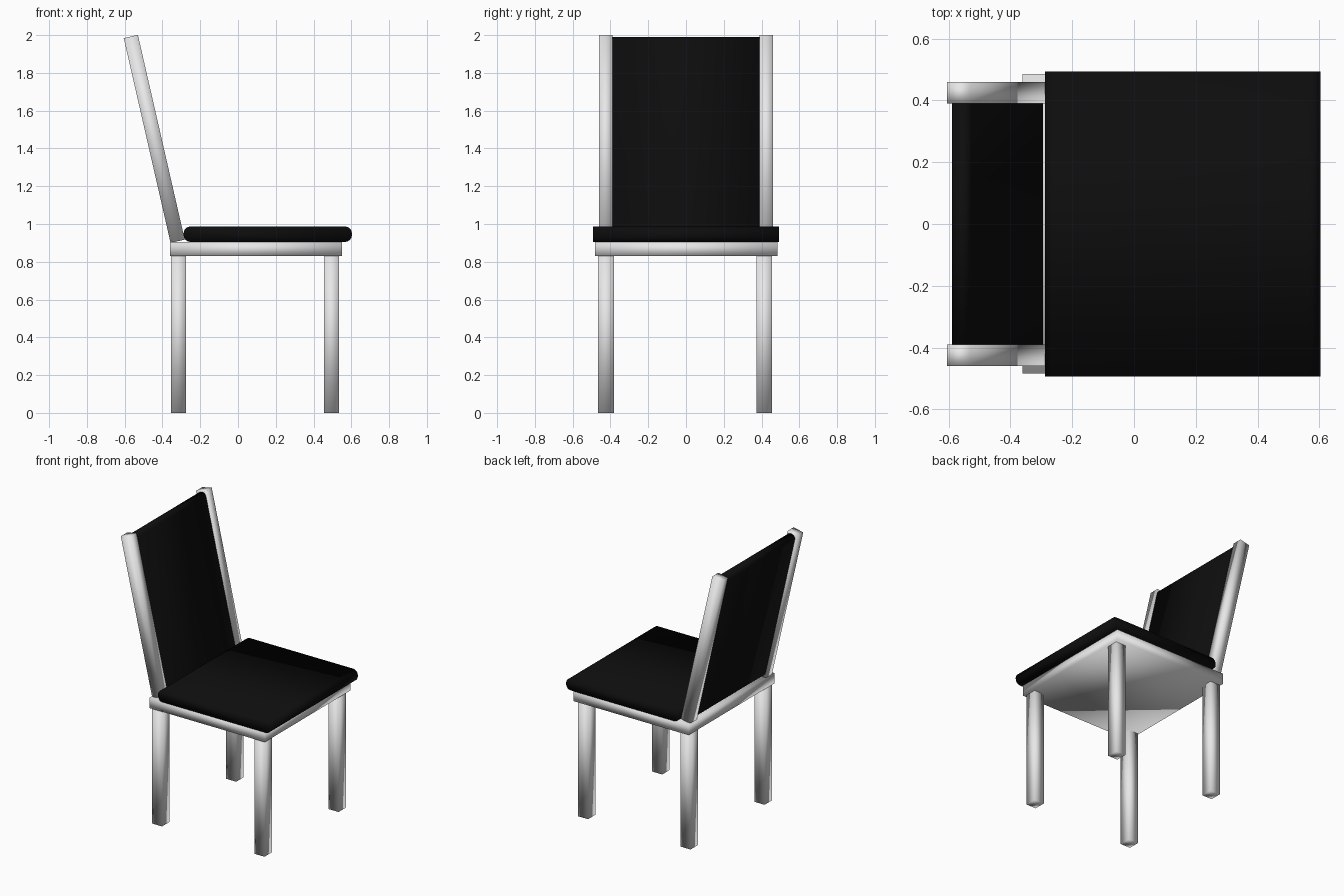
import bpy
import bmesh
from math import cos, sin, pi
from mathutils import Vector

cube = bpy.data.objects.get("Cube")
if cube:
    bpy.data.objects.remove(cube, do_unlink=True)


def material(name, colour, roughness):
    mat = bpy.data.materials.new(name)
    mat.use_nodes = True
    mat.diffuse_color = colour
    bsdf = mat.node_tree.nodes["Principled BSDF"]
    bsdf.inputs["Base Color"].default_value = colour
    bsdf.inputs["Roughness"].default_value = roughness
    return mat


frame_white = material("frame_white", (0.8, 0.8, 0.8, 1), 0.5)
cushion_black = material("cushion_black", (0.004, 0.004, 0.004, 1), 0.8)


def prism(name, profile, y0, y1, mat):
    """Extrude an xz outline from y0 to y1, softly shaded."""
    bm = bmesh.new()
    base = bm.faces.new([bm.verts.new((x, y0, z)) for x, z in profile])
    ext = bmesh.ops.extrude_face_region(bm, geom=[base])
    verts = [v for v in ext["geom"] if isinstance(v, bmesh.types.BMVert)]
    bmesh.ops.translate(bm, verts=verts, vec=(0, y1 - y0, 0))
    bmesh.ops.recalc_face_normals(bm, faces=bm.faces)
    for f in bm.faces:
        f.smooth = True
    mesh = bpy.data.meshes.new(name)
    bm.to_mesh(mesh)
    bm.free()
    mesh.materials.append(mat)
    obj = bpy.data.objects.new(name, mesh)
    bpy.context.collection.objects.link(obj)
    return obj


def rect(x0, x1, z0, z1):
    return [(x0, z0), (x1, z0), (x1, z1), (x0, z1)]


def rounded(x0, x1, z0, z1, r, steps=4):
    """Rectangle outline with rounded corners."""
    corners = [(x0 + r, z0 + r, pi), (x1 - r, z0 + r, 1.5 * pi),
               (x1 - r, z1 - r, 0), (x0 + r, z1 - r, 0.5 * pi)]
    return [(cx + r * cos(a + i * pi / 2 / steps), cz + r * sin(a + i * pi / 2 / steps))
            for cx, cz, a in corners for i in range(steps + 1)]


# Legs
for side, x in (("right", -0.355), ("left", 0.455)):
    for end, y in (("front", -0.465), ("rear", 0.372)):
        prism(f"{end}_{side}_leg", rect(x, x + 0.08, 0, 0.84), y, y + 0.084, frame_white)

# Seat board and cushion
prism("seat_board", rect(-0.36, 0.55, 0.83, 0.905), -0.483, 0.485, frame_white)
prism("seat_cushion", rounded(-0.288, 0.603, 0.905, 0.987, 0.036), -0.493, 0.493, cushion_black)

# Backrest, laid out in a frame that leans along the posts
foot, tip = Vector((-0.357, 0.9)), Vector((-0.605, 1.984))
up = (tip - foot).normalized()
across = Vector((up.y, -up.x))
length = (tip - foot).length


def leaning(profile):
    return [tuple(foot + across * a + up * b) for a, b in profile]


post = leaning(rect(0, 0.077, 0, length))
for end, y in (("front", -0.46), ("rear", 0.39)):
    prism(f"{end}_backrest_post", post, y, y + 0.07, frame_white)
prism("backrest_cushion", leaning(rounded(0.01, 0.073, 0.01, length - 0.005, 0.028)),
      -0.392, 0.392, cushion_black)
